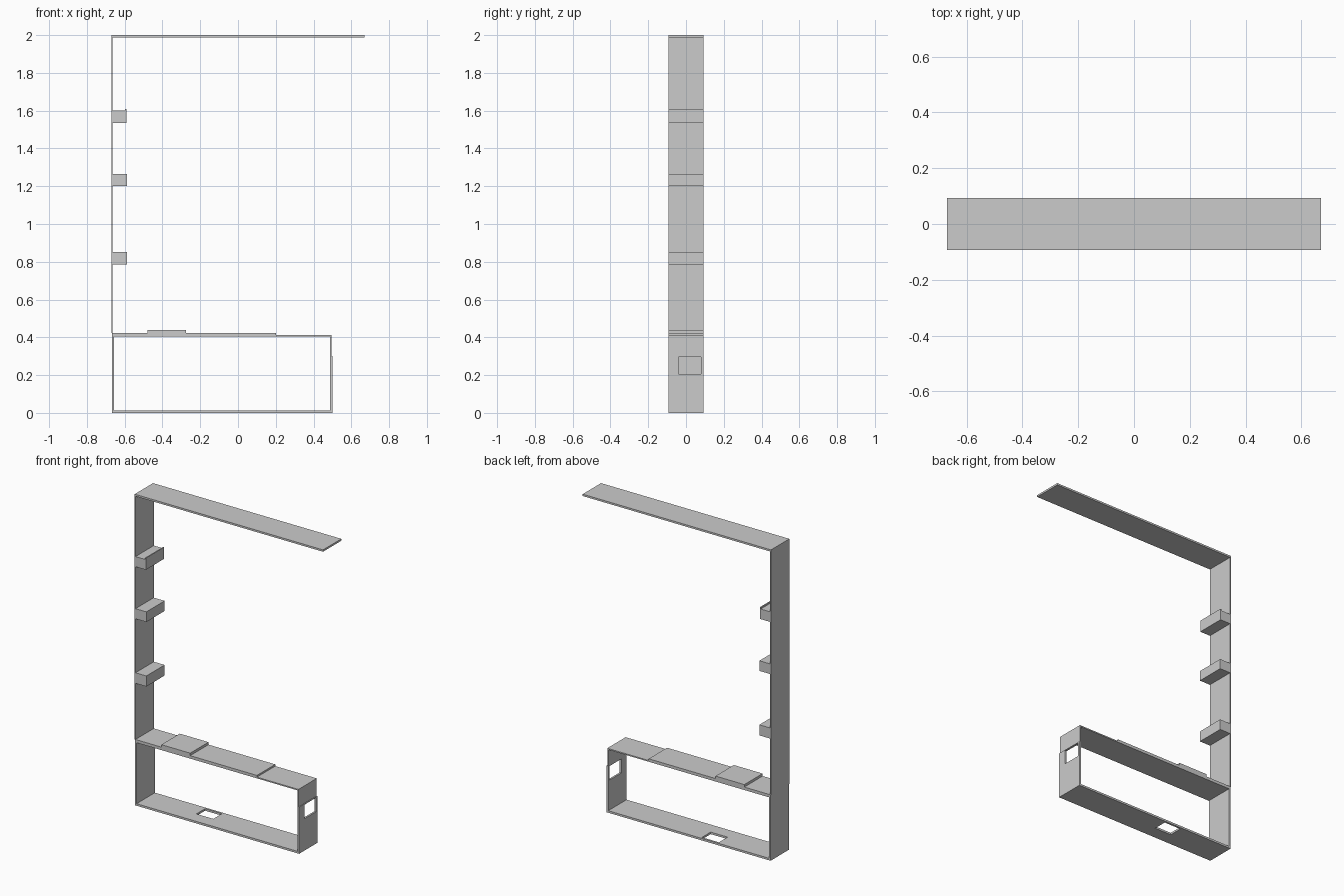
import bpy
import bmesh

if "Cube" in bpy.data.objects:
    bpy.data.objects.remove(bpy.data.objects["Cube"])

Y = 0.093  # half depth shared by every panel


def prism(name, profile, y0=-Y, y1=Y):
    """Extrude an x-z outline along y."""
    bm = bmesh.new()
    face = bm.faces.new([bm.verts.new((x, y0, z)) for x, z in profile])
    ext = bmesh.ops.extrude_face_region(bm, geom=[face])
    verts = [v for v in ext["geom"] if isinstance(v, bmesh.types.BMVert)]
    bmesh.ops.translate(bm, verts=verts, vec=(0, y1 - y0, 0))
    bmesh.ops.recalc_face_normals(bm, faces=bm.faces[:])
    mesh = bpy.data.meshes.new(name)
    bm.to_mesh(mesh)
    bm.free()
    obj = bpy.data.objects.new(name, mesh)
    bpy.context.collection.objects.link(obj)
    return obj


def box(name, x0, x1, z0, z1, y0=-Y, y1=Y):
    return prism(name, [(x0, z0), (x1, z0), (x1, z1), (x0, z1)], y0, y1)


def cut(obj, *bounds):
    """Cut a rectangular opening, then remove the cutter."""
    cutter = box("cutter", *bounds)
    cutter.hide_render = True
    mod = obj.modifiers.new("opening", "BOOLEAN")
    mod.operation = "DIFFERENCE"
    mod.solver = "EXACT"
    mod.object = cutter
    bpy.context.view_layer.objects.active = obj
    bpy.ops.object.modifier_apply(modifier=mod.name)
    bpy.data.objects.remove(cutter)


# Lower frame: floor and end wall each have a rectangular opening
floor = box("frame_floor", -0.667, 0.5, 0.0, 0.013)
cut(floor, -0.29, -0.17, -0.05, 0.05, -0.008, 0.08)

end_wall = prism("frame_end_wall", [
    (0.488, 0.013), (0.5, 0.013), (0.5, 0.3),
    (0.495, 0.3), (0.495, 0.405), (0.488, 0.405)])
cut(end_wall, 0.45, 0.55, 0.205, 0.295, -0.04, 0.08)

box("frame_left_wall", -0.668, -0.656, 0.013, 0.405)
box("frame_top", -0.668, 0.495, 0.405, 0.413)

# Stepped plates lying on the frame
box("top_plate", -0.668, 0.2, 0.413, 0.424)
box("raised_block", -0.48, -0.275, 0.424, 0.44)

# Tall back post and roof strip
box("post", -0.67, -0.664, 0.424, 1.988)
box("roof", -0.67, 0.67, 1.988, 2.0)

# Small ledges along the post
for i, (z0, z1) in enumerate([(0.785, 0.853), (1.2, 1.265)]):
    box(f"ledge_{i + 1}", -0.664, -0.587, z0, z1)

# Upper ledge with a thin raised lip
prism("ledge_3", [
    (-0.664, 1.535), (-0.59, 1.535), (-0.59, 1.61),
    (-0.597, 1.61), (-0.597, 1.6), (-0.664, 1.6)])
